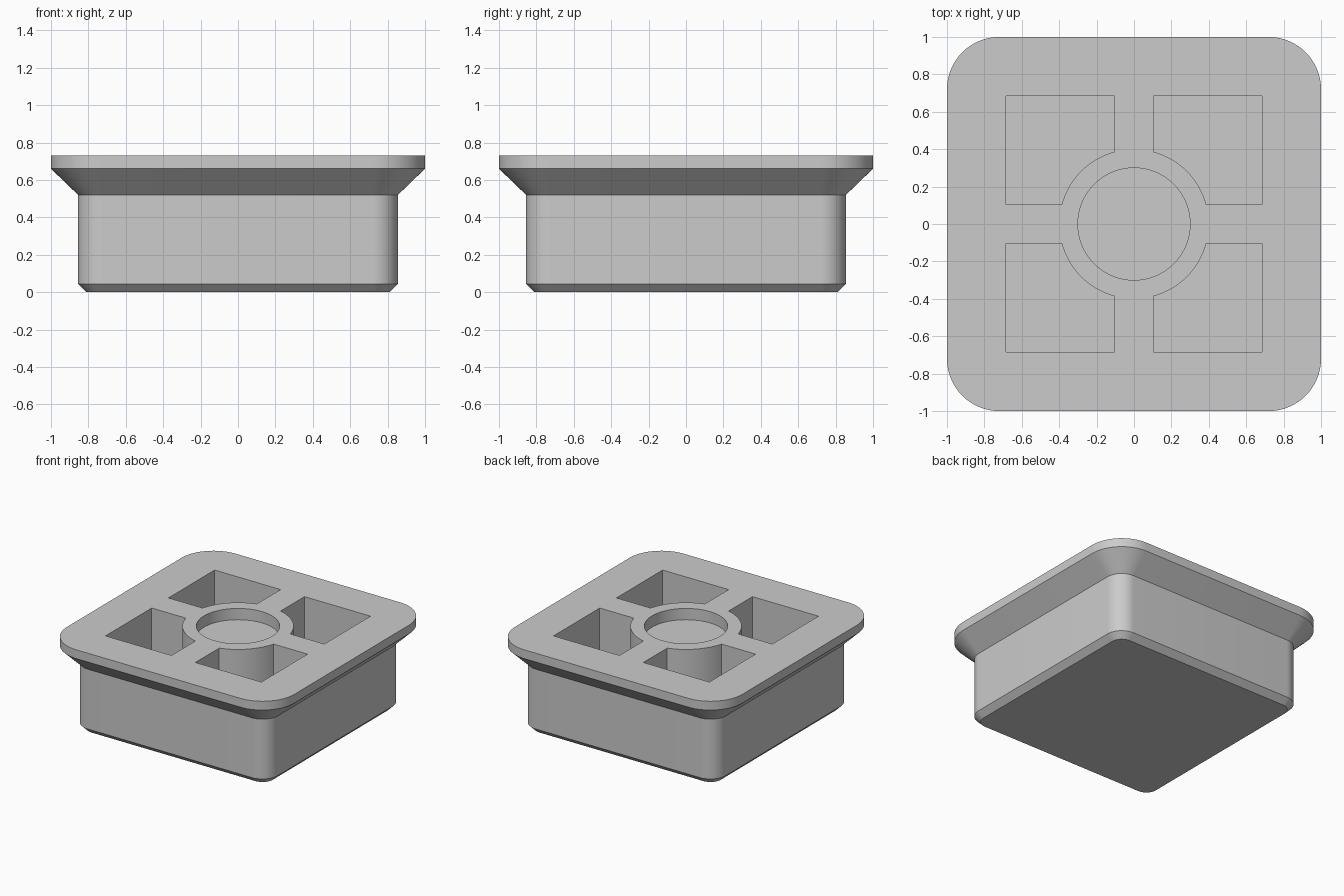
import bpy, bmesh
from math import sin, cos, pi, radians, asin

default = bpy.data.objects.get("Cube")
if default:
    bpy.data.objects.remove(default, do_unlink=True)

grey = bpy.data.materials.new("light grey")
grey.use_nodes = True
colour = (0.6, 0.6, 0.6, 1)
grey.diffuse_color = colour
grey.node_tree.nodes["Principled BSDF"].inputs["Base Color"].default_value = colour

TOP, FLOOR = 0.73, 0.14


def arc(cx, cy, r, start, end, steps):
    return [(cx + r * cos(start + (end - start) * i / steps),
             cy + r * sin(start + (end - start) * i / steps)) for i in range(steps + 1)]


def rounded_square(half, radius):
    c = half - radius
    pts = []
    for k, (sx, sy) in enumerate([(1, 1), (-1, 1), (-1, -1), (1, -1)]):
        pts += arc(sx * c, sy * c, radius, k * pi / 2, (k + 1) * pi / 2, 16)
    return pts


def loft(bm, sections):
    """Skin a stack of (outline, height) sections and cap both ends."""
    rings = [[bm.verts.new((x, y, z)) for x, y in pts] for pts, z in sections]
    n = len(rings[0])
    for low, high in zip(rings, rings[1:]):
        for i in range(n):
            j = (i + 1) % n
            bm.faces.new((low[i], low[j], high[j], high[i]))
    bm.faces.new(rings[0][::-1])
    bm.faces.new(rings[-1])


def make_object(name, bm):
    bmesh.ops.recalc_face_normals(bm, faces=bm.faces)
    mesh = bpy.data.meshes.new(name)
    bm.to_mesh(mesh)
    bm.free()
    mesh.materials.append(grey)
    obj = bpy.data.objects.new(name, mesh)
    bpy.context.collection.objects.link(obj)
    return obj


# Body with bottom chamfer, flared collar and flat rim
bm = bmesh.new()
profile = [(0.81, 0), (0.855, 0.045), (0.855, 0.52), (1, 0.66), (1, TOP)]
loft(bm, [(rounded_square(h, h - 0.72), z) for h, z in profile])
body = make_object("tile_body", bm)

# Cutter: four pockets that curve around the hub, and the round hub recess
bm = bmesh.new()
RIB, OUTER, HUB = 0.105, 0.685, 0.4
a = asin(RIB / HUB)
pocket = [(OUTER, RIB), (OUTER, OUTER), (RIB, OUTER)] + arc(0, 0, HUB, pi / 2 - a, a, 20)
for k in range(4):
    c, s = round(cos(k * pi / 2)), round(sin(k * pi / 2))
    turned = [(x * c - y * s, x * s + y * c) for x, y in pocket]
    loft(bm, [(turned, FLOOR), (turned, TOP + 0.1)])
recess = arc(0, 0, 0.3, 0, 2 * pi, 64)[:-1]
loft(bm, [(recess, TOP - 0.09), (recess, TOP + 0.1)])
cutter = make_object("pocket_cutter", bm)
cutter.hide_render = True

cut = body.modifiers.new("pockets", 'BOOLEAN')
cut.operation = 'DIFFERENCE'
cut.solver = 'EXACT'
cut.object = cutter

bpy.ops.object.select_all(action='DESELECT')
body.select_set(True)
bpy.context.view_layer.objects.active = body
bpy.ops.object.modifier_apply(modifier=cut.name)
bpy.data.objects.remove(cutter, do_unlink=True)
bpy.ops.object.shade_smooth_by_angle(angle=radians(30))
